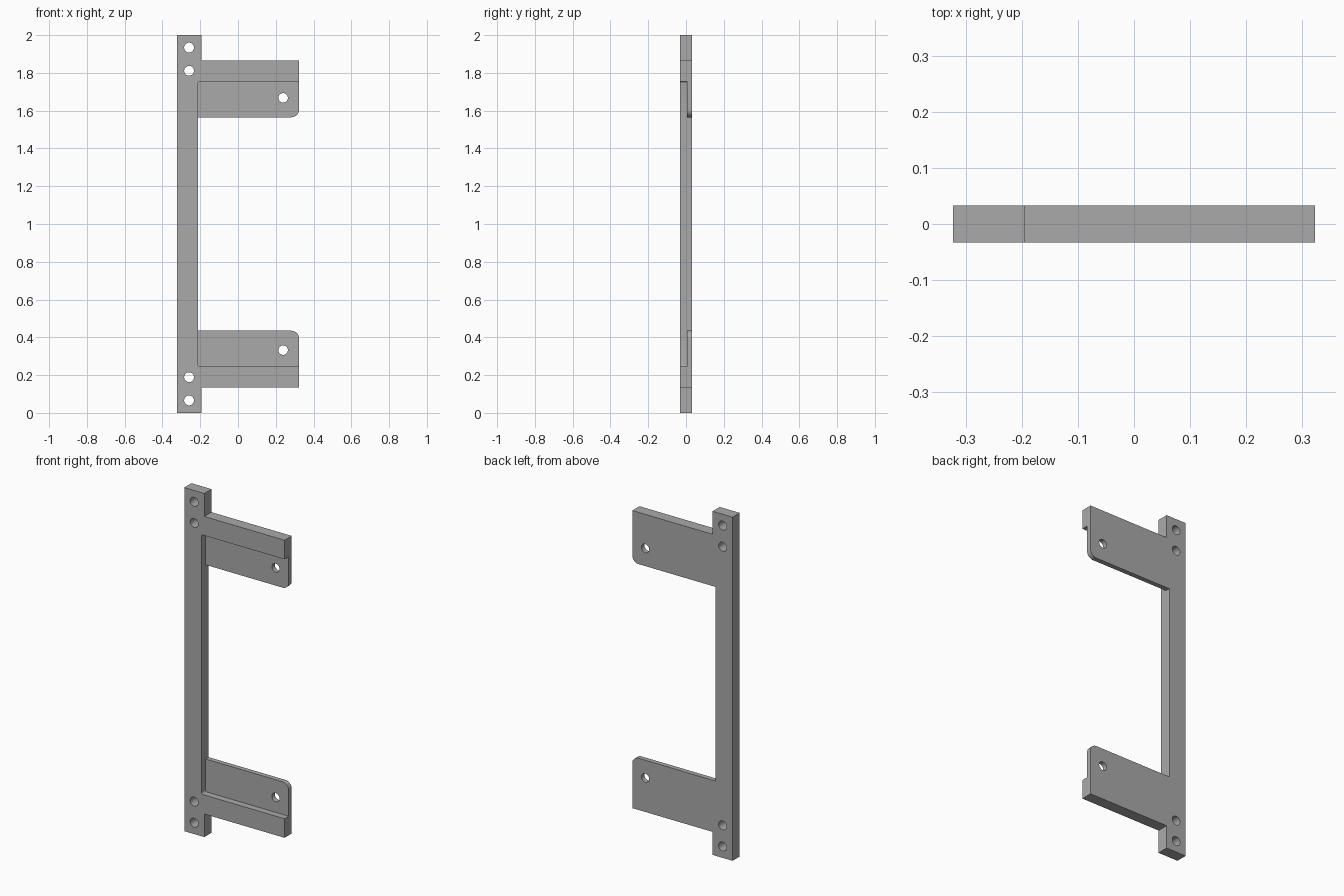
import bpy, bmesh, math
from mathutils import Vector

if "Cube" in bpy.data.objects:
    bpy.data.objects.remove(bpy.data.objects["Cube"])

HALF_X, HALF_Y = 0.323, 0.033
TAB_X, INNER_X = -0.194, -0.212      # tab edge, upright inner edge
ARM_TOP, LIP, ARM_LOW = 0.866, 0.755, 0.565   # distances from mid height
STEP_Y = 0.005                       # front face of the thin plates

grey = bpy.data.materials.new("grey")
grey.use_nodes = True
grey.diffuse_color = (0.4, 0.4, 0.4, 1)
grey.node_tree.nodes["Principled BSDF"].inputs["Base Color"].default_value = (0.4, 0.4, 0.4, 1)


def arc(cx, cz, r, start, end, steps=8):
    """Points on an arc, angles in degrees."""
    angles = [math.radians(start + (end - start) * i / steps) for i in range(steps + 1)]
    return [(cx + r * math.cos(a), cz + r * math.sin(a)) for a in angles]


def prism(name, outline, y0, y1):
    """Extrude an x-z outline (heights relative to the middle) along y."""
    bm = bmesh.new()
    face = bm.faces.new([bm.verts.new((x, y0, z + 1)) for x, z in outline])
    new = bmesh.ops.extrude_face_region(bm, geom=[face])["geom"]
    bmesh.ops.translate(bm, vec=Vector((0, y1 - y0, 0)),
                        verts=[v for v in new if isinstance(v, bmesh.types.BMVert)])
    bmesh.ops.recalc_face_normals(bm, faces=bm.faces)
    mesh = bpy.data.meshes.new(name)
    bm.to_mesh(mesh)
    bm.free()
    mesh.materials.append(grey)
    obj = bpy.data.objects.new(name, mesh)
    bpy.context.collection.objects.link(obj)
    return obj


# C-shaped body: upright with two arms, upper half mirrored to the lower
corner = 0.04
upper = [(-HALF_X, 1), (TAB_X, 1), (TAB_X, ARM_TOP), (HALF_X, ARM_TOP)]
upper += arc(HALF_X - corner, ARM_LOW + corner, corner, 0, -90)
upper += [(INNER_X, ARM_LOW)]
body = prism("bracket_body", upper + [(x, -z) for x, z in reversed(upper)], -HALF_Y, HALF_Y)

# Cutters: front recess of each arm and the screw holes
cutters = []
fillet = 0.01
for side in (1, -1):
    recess = [(0.5, ARM_LOW - 0.1), (0.5, LIP)]
    recess += arc(INNER_X + fillet, LIP - fillet, fillet, 90, 180, 4)
    recess += [(INNER_X, ARM_LOW - 0.1)]
    cutters.append(prism("recess_cutter", [(x, side * z) for x, z in recess], -0.1, STEP_Y))
    for x, z, r in ((-0.259, 0.934, 0.026), (-0.259, 0.811, 0.026), (0.239, 0.668, 0.025)):
        hole = arc(x, side * z, r, 0, 360, 32)[:-1]
        cutters.append(prism("hole_cutter", hole, -0.1, 0.1))

bpy.ops.object.select_all(action='DESELECT')
body.select_set(True)
bpy.context.view_layer.objects.active = body
for cutter in cutters:
    cutter.hide_render = True
    cut = body.modifiers.new("cut", 'BOOLEAN')
    cut.operation, cut.solver, cut.object = 'DIFFERENCE', 'EXACT', cutter
    bpy.ops.object.modifier_apply(modifier=cut.name)
    bpy.data.objects.remove(cutter)

bpy.ops.object.shade_smooth_by_angle(angle=math.radians(30))
